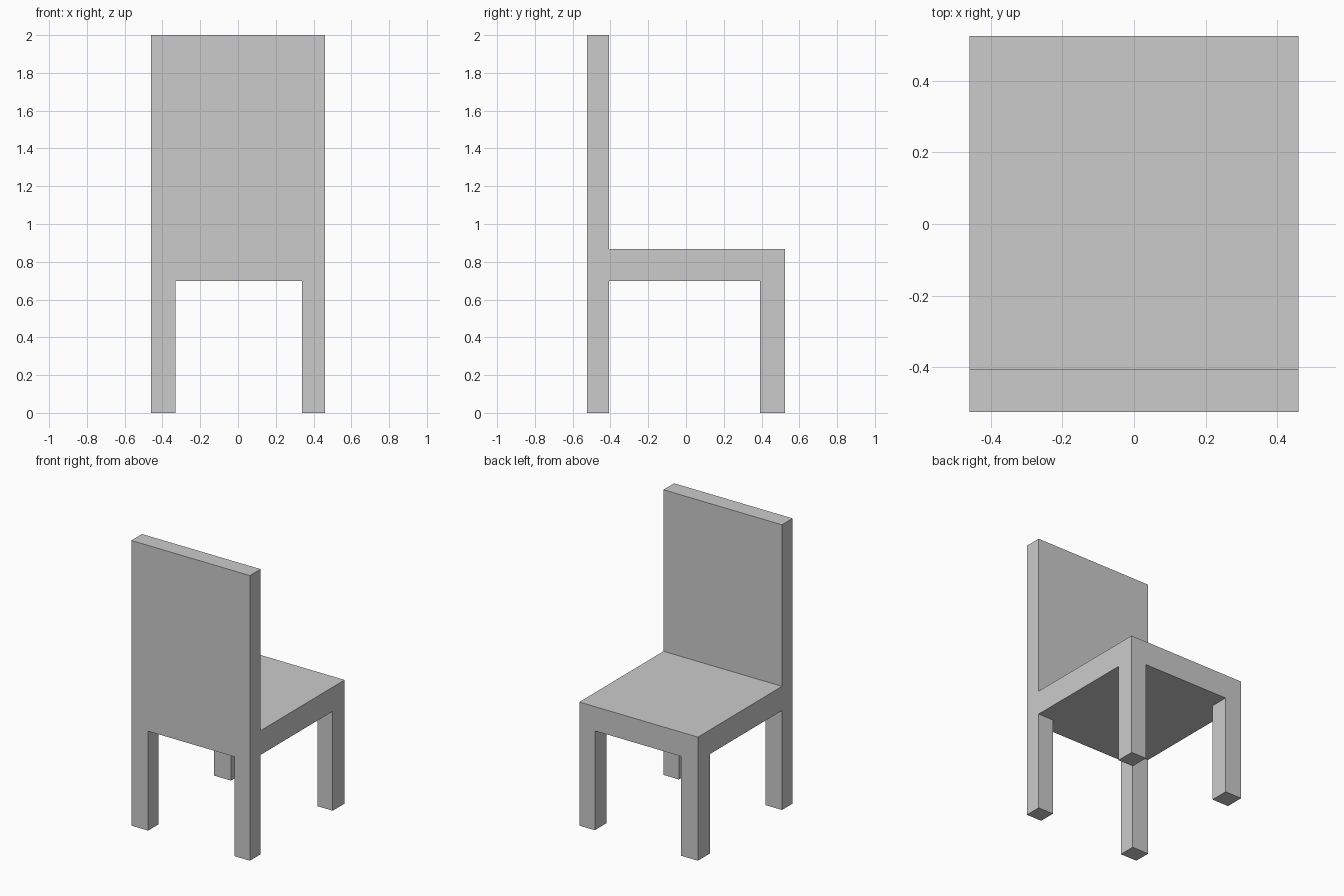
import bpy, bmesh
from math import radians

if "Cube" in bpy.data.objects:
    bpy.data.objects.remove(bpy.data.objects["Cube"])

# Grid lines: outer edges and inner leg edges
XS = [-0.46, -0.33, 0.34, 0.46]
YS = [-0.525, -0.407, 0.393, 0.525]
SEAT_BOTTOM, SEAT_TOP, BACK_TOP = 0.697, 0.867, 2.0

bm = bmesh.new()


def extrude_to(faces, z):
    """Extrude faces vertically to height z and return the new cap faces."""
    geom = bmesh.ops.extrude_face_region(bm, geom=faces)["geom"]
    bmesh.ops.delete(bm, geom=faces, context='FACES_ONLY')
    for v in geom:
        if isinstance(v, bmesh.types.BMVert):
            v.co.z = z
    return [f for f in geom if isinstance(f, bmesh.types.BMFace)]


# Seat slab: a 3 x 3 grid of cells on its top and bottom, closed by side walls
def layer(z):
    v = [[bm.verts.new((x, y, z)) for x in XS] for y in YS]
    cells = {(i, j): bm.faces.new((v[j][i], v[j][i + 1], v[j + 1][i + 1], v[j + 1][i]))
             for j in range(3) for i in range(3)}
    return cells


bottom = layer(SEAT_BOTTOM)
top = layer(SEAT_TOP)
bmesh.ops.bridge_loops(bm, edges=[e for e in bm.edges if e.is_boundary])

# Four legs: corner cells pulled down to the floor
for i in (0, 2):
    for j in (0, 2):
        extrude_to([bottom[i, j]], 0.0)

# Backrest: rear row of cells pulled up
extrude_to([top[i, 0] for i in range(3)], BACK_TOP)

# Merge coplanar faces into clean flat panels
bmesh.ops.recalc_face_normals(bm, faces=bm.faces)
bmesh.ops.dissolve_limit(bm, angle_limit=radians(1), verts=bm.verts, edges=bm.edges)
bmesh.ops.recalc_face_normals(bm, faces=bm.faces)

mesh = bpy.data.meshes.new("chair")
bm.to_mesh(mesh)
bm.free()
chair = bpy.data.objects.new("chair", mesh)
bpy.context.collection.objects.link(chair)
